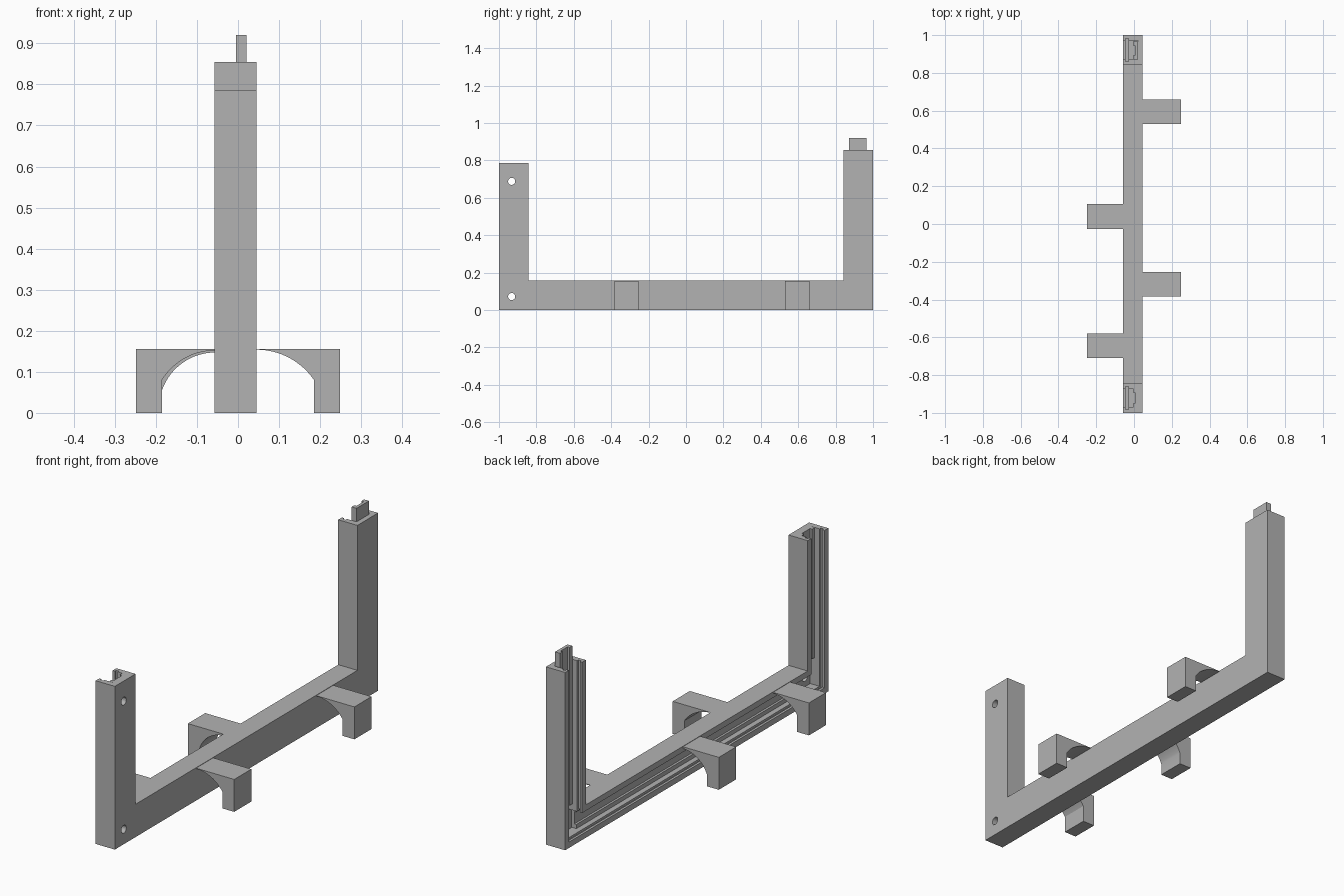
import bpy, bmesh, math
from mathutils import Vector

if "Cube" in bpy.data.objects:
    bpy.data.objects.remove(bpy.data.objects["Cube"])

grey = bpy.data.materials.new("mid_grey")
grey.diffuse_color = (0.45, 0.45, 0.45, 1)
grey.use_nodes = True
grey.node_tree.nodes["Principled BSDF"].inputs["Base Color"].default_value = grey.diffuse_color

X0, X1 = -0.057, 0.045       # frame depth
ARM, BASE = 0.157, 0.158     # member widths
TOP_F, TOP_B = 0.785, 0.855  # arm heights


def prism(name, pts, axis, a, b):
    """Extrude a closed 2D outline along x (points are y,z) or y (points are x,z)."""
    def place(p, t):
        return Vector((t, p[0], p[1])) if axis == 'x' else Vector((p[0], t, p[1]))
    bm = bmesh.new()
    face = bm.faces.new([bm.verts.new(place(p, a)) for p in pts])
    ext = bmesh.ops.extrude_face_region(bm, geom=[face])
    shift = place((0, 0), b - a)
    bmesh.ops.translate(bm, vec=shift, verts=[v for v in ext['geom'] if isinstance(v, bmesh.types.BMVert)])
    bmesh.ops.recalc_face_normals(bm, faces=bm.faces)
    me = bpy.data.meshes.new(name)
    bm.to_mesh(me)
    bm.free()
    ob = bpy.data.objects.new(name, me)
    bpy.context.collection.objects.link(ob)
    me.materials.append(grey)
    return ob


def u_shape(t, top_f, top_b):
    """U outline in y,z with every side inset by t."""
    o, i = 1 - t, 1 - ARM + t
    return [(-o, t), (o, t), (o, top_b), (i, top_b), (i, BASE - t),
            (-i, BASE - t), (-i, top_f), (-o, top_f)]


def cut(ob, cutter):
    m = ob.modifiers.new("cut", 'BOOLEAN')
    m.operation, m.solver, m.object = 'DIFFERENCE', 'EXACT', cutter
    bpy.context.view_layer.objects.active = ob
    bpy.ops.object.modifier_apply(modifier=m.name)
    bpy.data.objects.remove(cutter)


def circle(y, z, r, n=24):
    return [(y + r * math.cos(2 * math.pi * k / n), z + r * math.sin(2 * math.pi * k / n)) for k in range(n)]


# U frame with an undercut channel open on the -x side
frame = prism("u_frame", u_shape(0, TOP_F, TOP_B), 'x', X0, X1)
cut(frame, prism("channel_cutter", u_shape(0.028, 1.1, 1.1), 'x', -0.1, 0.02))
cut(frame, prism("undercut_cutter", u_shape(0.018, 1.1, 1.1), 'x', -0.045, -0.03))

# Screw holes in the front arm
for z in (0.072, 0.688):
    cut(frame, prism("hole_cutter", circle(-0.932, z, 0.019), 'x', -0.2, 0.2))


# Shallow C-section liner strips inside the channel
def liner(name, y0, y1, z0, z1, along_z):
    ob = prism(name, [(y0, z0), (y1, z0), (y1, z1), (y0, z1)], 'x', -0.005, 0.021)
    w, e = 0.02, 0.05
    a, b, c, d = (y0 + w, y1 - w, z0 - e, z1 + e) if along_z else (y0 - e, y1 + e, z0 + w, z1 - w)
    cut(ob, prism("groove_cutter", [(a, c), (b, c), (b, d), (a, d)], 'x', -0.1, 0.006))
    return ob


liner("back_tongue", 0.871, 0.965, 0.16, 0.92, True)
liner("base_liner", -0.84, 0.84, 0.029, 0.129, False)
front = liner("front_liner", -0.971, -0.871, 0.16, TOP_F, True)
cut(front, prism("hole_cutter", circle(-0.932, 0.688, 0.019), 'x', -0.2, 0.2))


# Feet: block with an arched underside
def foot(name, side, y0, y1, inner, crown, spring):
    dx, dz = 0.185 - inner, crown - spring
    r = (dx * dx + dz * dz) / (2 * dz)
    end = math.asin(dx / r)
    arc = [(inner + r * math.sin(end * k / 16), crown - r + r * math.cos(end * k / 16)) for k in range(17)]
    pts = arc + [(0.185, 0), (0.248, 0), (0.248, 0.156), (inner, 0.156)]
    ob = prism(name, [(side * x, z) for x, z in pts], 'y', y0, y1)
    bpy.ops.object.select_all(action='DESELECT')
    ob.select_set(True)
    bpy.context.view_layer.objects.active = ob
    bpy.ops.object.shade_smooth_by_angle(angle=math.radians(25))


foot("right_foot_front", 1, -0.383, -0.253, 0.045, 0.154, 0.08)
foot("right_foot_back", 1, 0.53, 0.66, 0.045, 0.154, 0.08)
foot("left_foot_front", -1, -0.71, -0.58, 0.056, 0.152, 0.08)
foot("left_foot_back", -1, -0.027, 0.105, 0.056, 0.147, 0.055)
